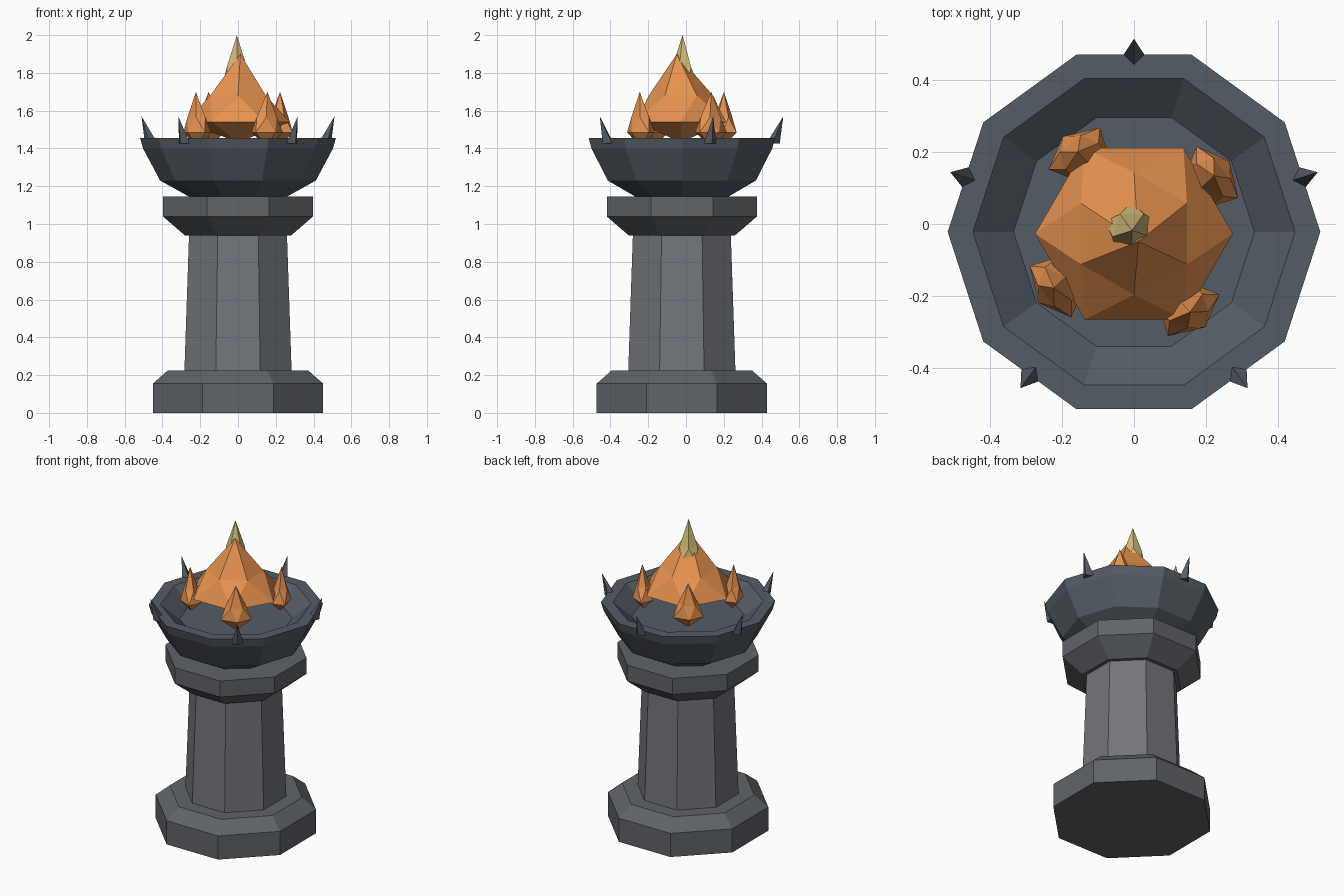
import bpy, bmesh, math

if "Cube" in bpy.data.objects:
    bpy.data.objects.remove(bpy.data.objects["Cube"])

CY = -0.022  # shared axis of the brazier


def paint(name, rgb):
    m = bpy.data.materials.new(name)
    m.diffuse_color = (*rgb, 1)
    m.use_nodes = True
    m.node_tree.nodes["Principled BSDF"].inputs["Base Color"].default_value = m.diffuse_color
    return m


def loft(name, sides, rings, mat, turn=0.0, at=(0, CY, 0), spin=0.0, squash=1.0):
    """Stack polygon rings (radius, z, twist, x shift); a last radius of 0 makes a point."""
    bm = bmesh.new()
    rings = [(*r, 0, 0)[:4] for r in rings]
    loops = []
    for r, z, twist, dx in rings:
        angs = [turn + twist + math.tau * i / sides for i in range(sides if r else 1)]
        loops.append([bm.verts.new((dx + squash * r * math.cos(a), r * math.sin(a), z)) for a in angs])
    for a, b, ring in zip(loops, loops[1:], rings[1:]):
        for i in range(sides):
            j = (i + 1) % sides
            if len(b) == 1:
                bm.faces.new((a[i], a[j], b[0]))
            elif ring[2]:  # twisted ring: triangles
                bm.faces.new((a[i], a[j], b[i]))
                bm.faces.new((a[j], b[j], b[i]))
            else:
                bm.faces.new((a[i], a[j], b[j], b[i]))
    for end in (loops[0], loops[-1]):
        if len(end) > 1:
            bm.faces.new(end)
    bmesh.ops.recalc_face_normals(bm, faces=bm.faces)
    me = bpy.data.meshes.new(name)
    bm.to_mesh(me)
    bm.free()
    me.materials.append(mat)
    ob = bpy.data.objects.new(name, me)
    ob.location = at
    ob.rotation_euler.z = spin
    bpy.context.collection.objects.link(ob)


stone = paint("stone", (0.115, 0.125, 0.14))
pale_stone = paint("pale_stone", (0.17, 0.178, 0.198))
iron = paint("iron", (0.09, 0.108, 0.13))
orange = paint("orange_flame", (0.80, 0.29, 0.08))
yellow = paint("yellow_flame", (0.68, 0.52, 0.20))

# Octagonal stone pedestal
T8 = math.pi / 8
loft("base", 8, [(0.488, 0), (0.488, 0.155), (0.402, 0.225)], stone, T8)
loft("column", 8, [(0.308, 0.2), (0.28, 0.96)], pale_stone, T8)
loft("collar", 8, [(0.305, 0.94), (0.43, 1.04), (0.43, 1.145)], stone, T8)

# Ten-sided fire bowl with a hollow inside
loft("bowl", 10, [(0.25, 1.14), (0.412, 1.23), (0.503, 1.40), (0.518, 1.455),
                  (0.448, 1.455), (0.335, 1.36)], iron)

# Five rim spikes leaning outward
for k in range(5):
    loft("rim_spike", 4, [(0.036, 1.425, 0, 0.482), (0, 1.57, 0, 0.537)], iron,
         spin=math.pi / 2 + math.tau * k / 5)

# Main flame and its bright tip
P6 = math.pi / 6
loft("main_flame", 6, [(0.02, 1.44), (0.275, 1.54), (0.17, 1.68, P6), (0, 1.90, 0, 0.025)],
     orange, at=(0, CY - 0.005, 0), spin=-math.pi / 3)
loft("flame_tip", 5, [(0.03, 1.60), (0.08, 1.74), (0.056, 1.83, math.pi / 5), (0, 2.0)], yellow,
     turn=math.pi / 2, at=(-0.006, CY + 0.004, 0))

# Four small flames around the main one
for k in range(4):
    loft("small_flame", 5, [(0.015, 1.42, 0, 0.265), (0.097, 1.485, 0, 0.265),
                            (0.062, 1.565, math.pi / 5, 0.268), (0, 1.70, 0, 0.272)],
         orange, turn=0.1, spin=math.radians(35 + 90 * k), squash=0.68)
